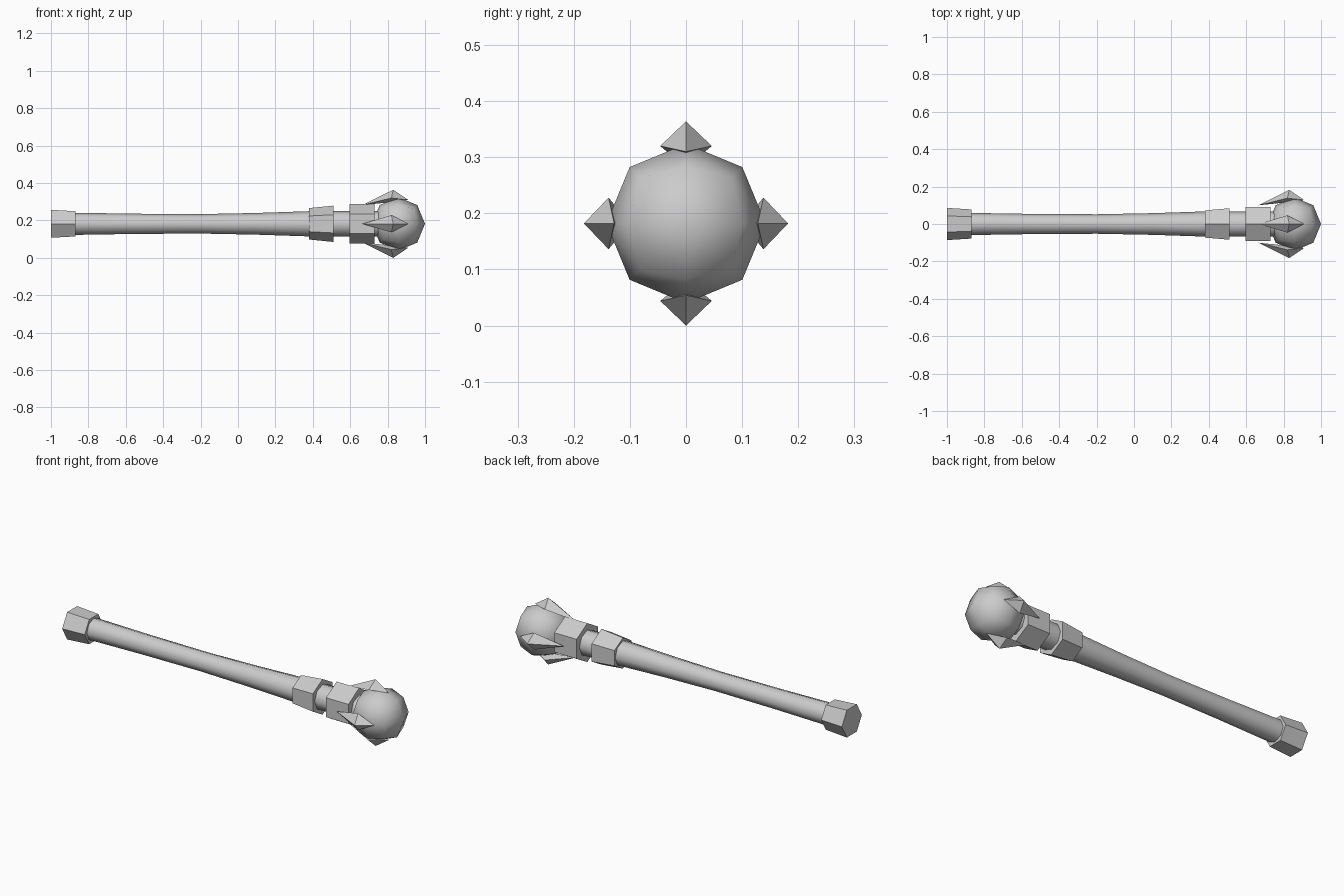
import bpy, bmesh, math
from mathutils import Matrix, Vector

if "Cube" in bpy.data.objects:
    bpy.data.objects.remove(bpy.data.objects["Cube"])

AXIS_Z = 0.182

grey = bpy.data.materials.new("plain_grey")
grey.use_nodes = True
grey.diffuse_color = (0.6, 0.6, 0.6, 1)
grey.node_tree.nodes["Principled BSDF"].inputs["Base Color"].default_value = (0.6, 0.6, 0.6, 1)


def finish(name, bm, smooth=False):
    bmesh.ops.recalc_face_normals(bm, faces=bm.faces)
    mesh = bpy.data.meshes.new(name)
    bm.to_mesh(mesh)
    bm.free()
    mesh.materials.append(grey)
    for p in mesh.polygons:
        p.use_smooth = smooth and len(p.vertices) <= 4
    obj = bpy.data.objects.new(name, mesh)
    obj.location.z = AXIS_Z
    bpy.context.collection.objects.link(obj)
    return obj


def turned(name, profile, sides, start=0.0, smooth=False):
    """Closed prism along x from (x, radius) stations; start = first corner angle from +y."""
    bm = bmesh.new()
    rings = []
    for x, r in profile:
        angles = [start + math.tau * i / sides for i in range(sides)]
        rings.append([bm.verts.new((x, r * math.cos(a), r * math.sin(a))) for a in angles])
    for a, b in zip(rings, rings[1:]):
        for i in range(sides):
            j = (i + 1) % sides
            bm.faces.new((a[i], a[j], b[j], b[i]))
    bm.faces.new(rings[0])
    bm.faces.new(rings[-1])
    return finish(name, bm, smooth)


# Handle and its hexagonal fittings
turned("handle", [(-0.92, 0.06), (-0.55, 0.054), (-0.2, 0.052), (0.1, 0.058),
                  (0.4, 0.068), (0.75, 0.068)], 8, smooth=True)
turned("pommel", [(-1.0, 0.086), (-0.87, 0.078)], 6)
turned("lower_collar", [(0.38, 0.084), (0.51, 0.097)], 6, math.pi / 6)
turned("upper_collar", [(0.595, 0.106), (0.73, 0.106)], 6, math.pi / 6)

# Ball head: a cube divided once and pushed out to a sphere
bm = bmesh.new()
bmesh.ops.create_cube(bm, size=1)
bmesh.ops.subdivide_edges(bm, edges=bm.edges[:], cuts=1, use_grid_fill=True)
for v in bm.verts:
    v.co = v.co.normalized() * 0.142 + Vector((0.858, 0, 0))
finish("ball_head", bm, smooth=True)

# Four pointed flanges around the ball
flange = [(0.665, 0, 0.1), (0.82, 0.046, 0.138), (0.91, 0, 0.128), (0.82, -0.046, 0.138)]
for k, side in enumerate(("top", "right", "bottom", "left")):
    bm = bmesh.new()
    rim = [bm.verts.new(c) for c in flange]
    apex = bm.verts.new((0.83, 0, 0.182))
    inner = bm.verts.new((0.82, 0, 0.116))
    for i in range(4):
        for tip in (apex, inner):
            bm.faces.new((rim[i], rim[(i + 1) % 4], tip))
    bmesh.ops.rotate(bm, verts=bm.verts, matrix=Matrix.Rotation(k * math.pi / 2, 3, "X"))
    finish(side + "_flange", bm)
